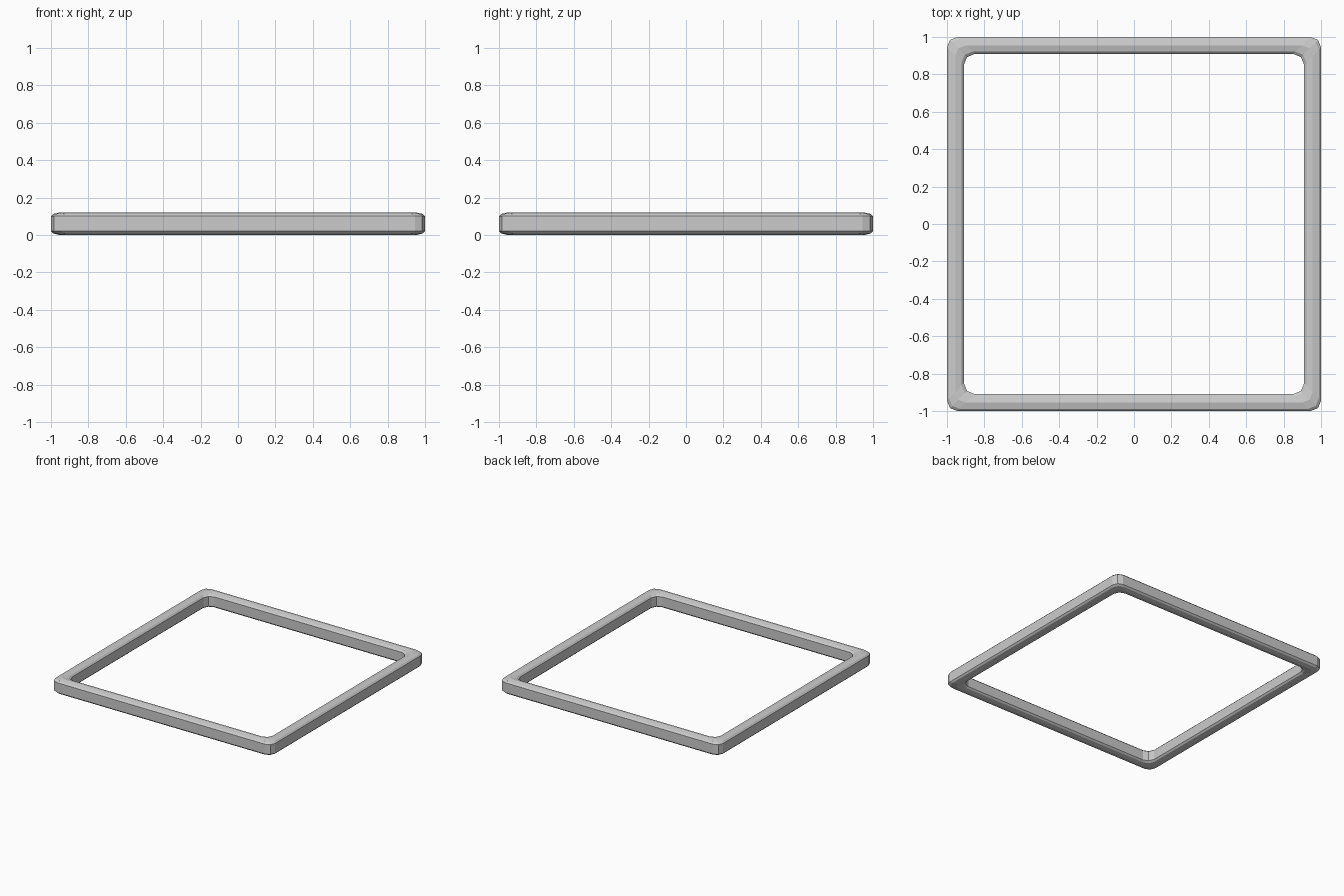
import bpy, bmesh, math

if "Cube" in bpy.data.objects:
    bpy.data.objects.remove(bpy.data.objects["Cube"])

# Cross-section of the bar: half size of the square ring, height, corner radius
upper = [(1.0, 0.1, 0.055), (0.988, 0.112, 0.055), (0.955, 0.12, 0.055),
         (0.922, 0.112, 0.06), (0.91, 0.1, 0.06)]
profile = upper + [(h, 0.12 - z, r) for h, z, r in reversed(upper)]
SEGMENTS = 2


def rounded_square(h, z, r):
    points = []
    for corner in range(4):
        a0 = corner * math.pi / 2
        sx = 1 if corner in (0, 3) else -1
        sy = 1 if corner in (0, 1) else -1
        for i in range(SEGMENTS + 1):
            a = a0 + i / SEGMENTS * math.pi / 2
            points.append((sx * (h - r) + r * math.cos(a),
                           sy * (h - r) + r * math.sin(a), z))
    return points


# Loft the closed profile around the square
bm = bmesh.new()
rings = [[bm.verts.new(p) for p in rounded_square(*s)] for s in profile]
for k, ring in enumerate(rings):
    nxt = rings[(k + 1) % len(rings)]
    for i in range(len(ring)):
        j = (i + 1) % len(ring)
        bm.faces.new((ring[i], ring[j], nxt[j], nxt[i]))
bmesh.ops.recalc_face_normals(bm, faces=bm.faces)
mesh = bpy.data.meshes.new("square_frame")
bm.to_mesh(mesh)
bm.free()
frame = bpy.data.objects.new("square_frame", mesh)
bpy.context.collection.objects.link(frame)
